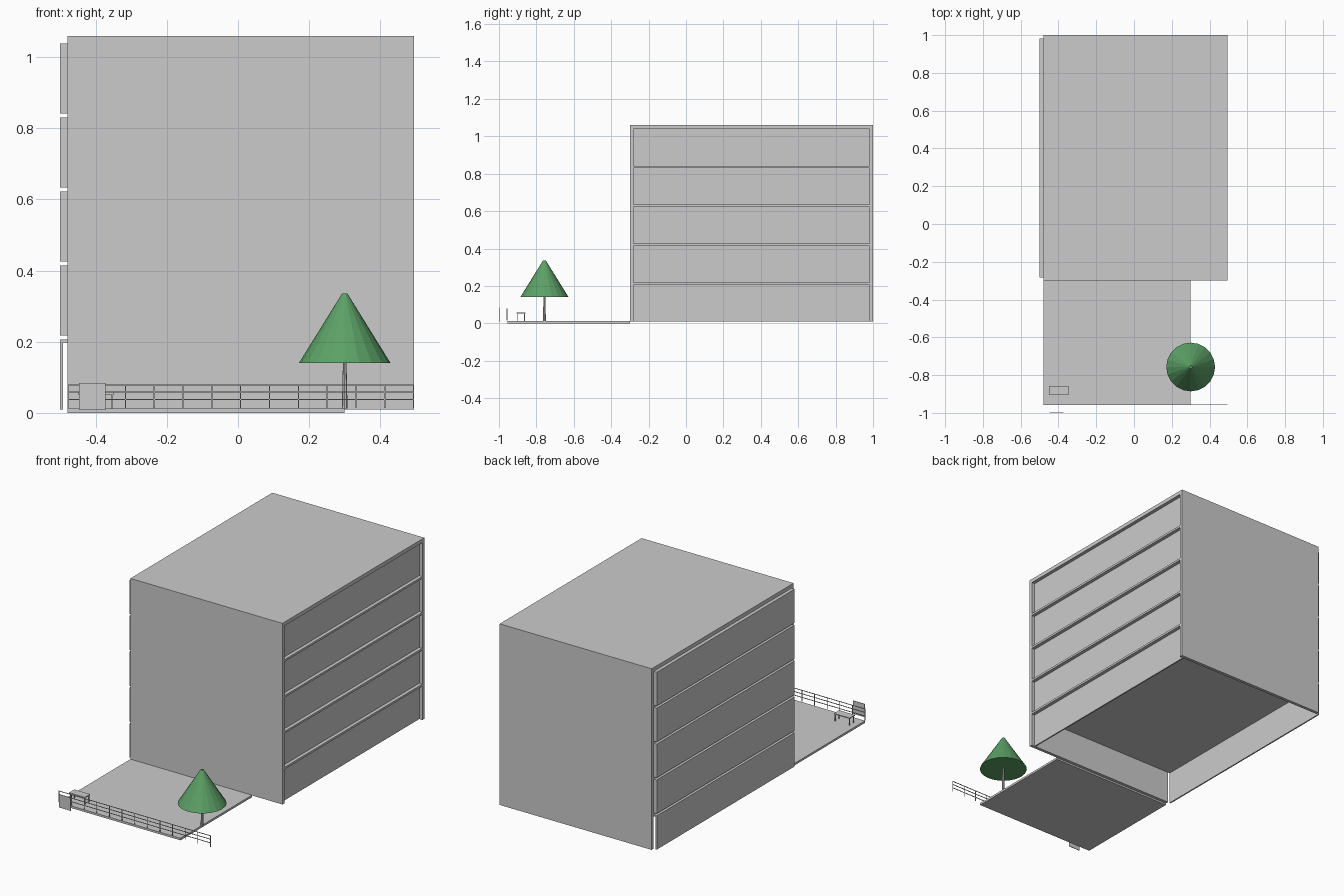
import bpy, bmesh
from mathutils import Matrix, Vector

cube = bpy.data.objects.get("Cube")
if cube:
    bpy.data.objects.remove(cube, do_unlink=True)


def material(name, rgb):
    m = bpy.data.materials.new(name)
    m.use_nodes = True
    m.diffuse_color = (*rgb, 1)
    m.node_tree.nodes["Principled BSDF"].inputs["Base Color"].default_value = (*rgb, 1)
    return m


GREY = material("light grey", (0.6, 0.6, 0.6))
GREEN = material("leaf green", (0.107, 0.355, 0.133))


def add_box(bm, lo, hi):
    lo, hi = Vector(lo), Vector(hi)
    mat = Matrix.Translation((lo + hi) / 2) @ Matrix.Diagonal((*(hi - lo), 1))
    bmesh.ops.create_cube(bm, size=1, matrix=mat)


def finish(name, bm, mat):
    me = bpy.data.meshes.new(name)
    bm.to_mesh(me)
    bm.free()
    me.materials.append(mat)
    ob = bpy.data.objects.new(name, me)
    bpy.context.collection.objects.link(ob)
    return ob


def boxes(name, spans, mat=GREY):
    bm = bmesh.new()
    for lo, hi in spans:
        add_box(bm, lo, hi)
    return finish(name, bm, mat)


def cone(name, r1, r2, z0, z1, sides, mat):
    bm = bmesh.new()
    bmesh.ops.create_cone(bm, cap_ends=True, segments=sides, radius1=r1, radius2=r2,
                          depth=z1 - z0, matrix=Matrix.Translation((0.3, -0.757, (z0 + z1) / 2)))
    return finish(name, bm, mat)


# Building extents
X0, X1, Y0, Y1 = -0.48, 0.495, -0.3, 1.0
BASE, TOP, WALL = 0.01, 1.06, 0.018
STOREY, ROOM = 0.208, 0.196
IN0, IN1 = Y0 + WALL, Y1 - WALL

# Outer frame: end walls, roof and the slabs between storeys
boxes("front_wall", [((X0, Y0, BASE), (X1, IN0, TOP))])
boxes("back_wall", [((X0, IN1, BASE), (X1, Y1, TOP))])
boxes("roof", [((X0, IN0, BASE + 4 * STOREY + ROOM), (X1, IN1, TOP))])
boxes("floor_slabs", [((X0, IN0, BASE + i * STOREY + ROOM), (X1, IN1, BASE + (i + 1) * STOREY))
                      for i in range(4)])

# Storeys, shifted sideways: proud on one side, recessed on the other
S0, S1 = -0.5, 0.475
boxes("upper_storeys", [((S0, IN0, BASE + i * STOREY), (S1, IN1, BASE + i * STOREY + ROOM))
                        for i in range(1, 5)])

# Ground storey is hollow and open underneath
T = 0.008
boxes("ground_storey", [
    ((S0, IN0, BASE), (S0 + T, IN1, BASE + ROOM)),
    ((S1 - T, IN0, BASE), (S1, IN1, BASE + ROOM)),
    ((S0 + T, IN0, BASE + ROOM - T), (S1 - T, IN1, BASE + ROOM)),
])

# Forecourt
boxes("forecourt", [((X0, -0.955, 0), (0.3, Y0, 0.012))])

# Fence
FY, H = -0.957, 0.0015
posts = [X0 + H + i * (X1 - X0 - 2 * H) / 12 for i in range(13)]
boxes("fence_posts", [((x - H, FY - H, 0.014), (x + H, FY + H, 0.08)) for x in posts])
boxes("fence_rails", [((X0, FY - H, z - H), (X1, FY + H, z + H)) for z in (0.038, 0.059, 0.079)])

# Sign board
boxes("sign_board", [((-0.447, -1.0, 0.008), (-0.373, -0.997, 0.084))])

# Bench
boxes("bench_top", [((-0.45, -0.905, 0.052), (-0.348, -0.857, 0.057))])
boxes("bench_legs", [((x - 0.002, y - 0.002, 0.012), (x + 0.002, y + 0.002, 0.052))
                     for x in (-0.445, -0.353) for y in (-0.899, -0.863)])

# Tree
cone("tree_trunk", 0.008, 0.005, 0.012, 0.142, 8, GREY)
cone("tree_crown", 0.129, 0.008, 0.14, 0.335, 20, GREEN)
